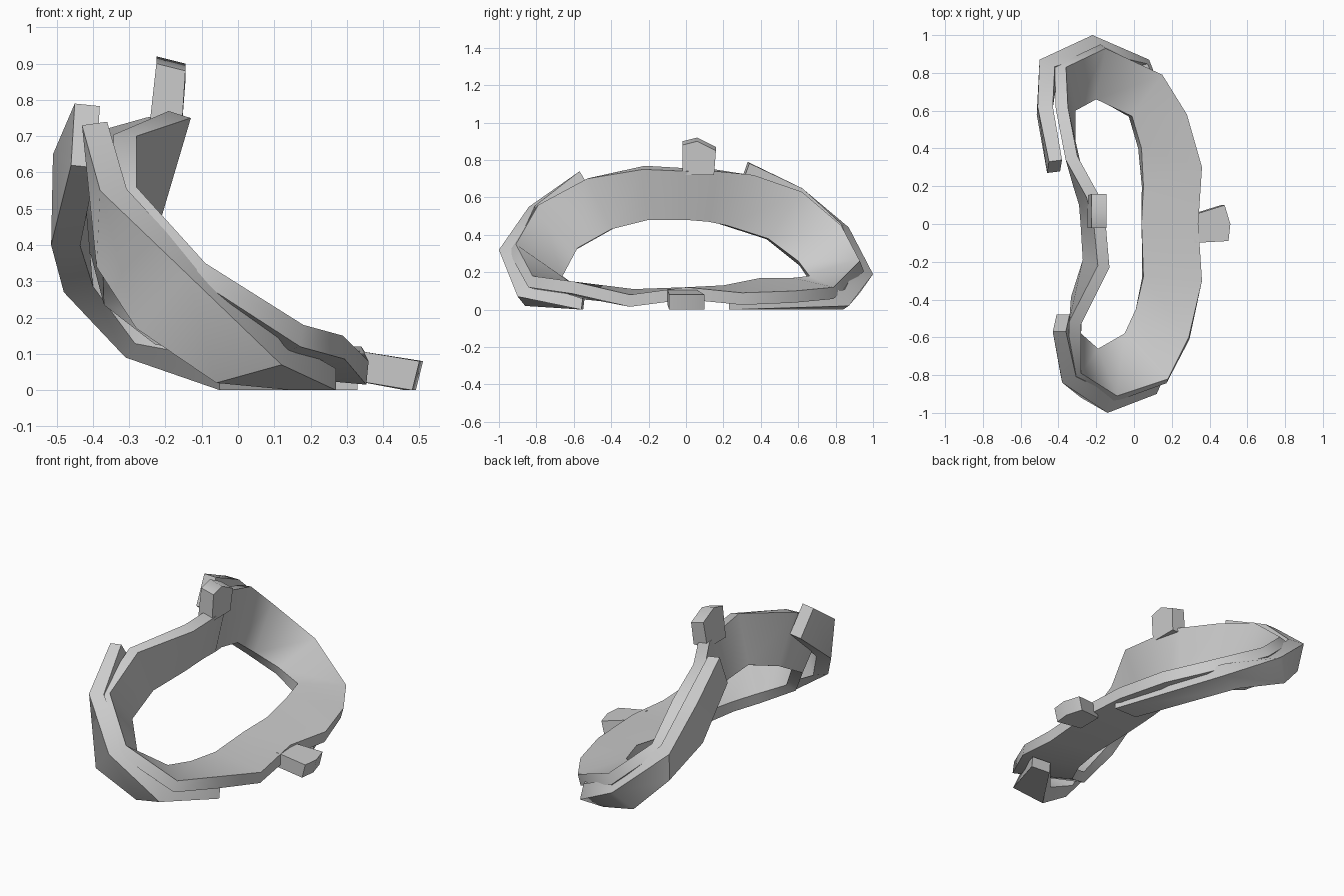
import bpy, bmesh, math
from mathutils import Vector

if "Cube" in bpy.data.objects:
    bpy.data.objects.remove(bpy.data.objects["Cube"])


def finish(name, bm):
    bmesh.ops.recalc_face_normals(bm, faces=bm.faces)
    me = bpy.data.meshes.new(name)
    bm.to_mesh(me)
    bm.free()
    ob = bpy.data.objects.new(name, me)
    bpy.context.collection.objects.link(ob)
    bpy.ops.object.select_all(action='DESELECT')
    bpy.context.view_layer.objects.active = ob
    ob.select_set(True)
    bpy.ops.object.shade_smooth_by_angle(angle=math.radians(48))
    return ob


def strip(name, pairs, thick, closed):
    """Thick strip lofted between a wide edge and a narrow edge.
    thick holds one offset per pair; positive grows outward."""
    wide = [Vector(p[:3]) for p in pairs]
    narrow = [Vector(p[3:]) for p in pairs]
    mid = [(a + b) / 2 for a, b in zip(wide, narrow)]
    n = len(pairs)
    bm = bmesh.new()
    rings = []
    for i in range(n):
        j, k = (i + 1, i - 1) if closed else (min(i + 1, n - 1), max(i - 1, 0))
        out = (mid[j % n] - mid[k]).cross(wide[i] - narrow[i]).normalized() * thick[i]
        sec = [wide[i], narrow[i], narrow[i] + out, wide[i] + out]
        rings.append([bm.verts.new((v.x, v.y, max(v.z, 0))) for v in sec])
    for i in range(n if closed else n - 1):
        a, b = rings[i], rings[(i + 1) % n]
        for s in range(4):
            t = (s + 1) % 4
            bm.faces.new((a[s], a[t], b[t], b[s]))
    if not closed:
        bm.faces.new(rings[0])
        bm.faces.new(rings[-1][::-1])
    return finish(name, bm)


def prism(name, bottom, top):
    """Solid between two matching outlines."""
    bm = bmesh.new()
    a = [bm.verts.new(p) for p in bottom]
    b = [bm.verts.new(p) for p in top]
    n = len(a)
    bm.faces.new(a)
    bm.faces.new(b[::-1])
    for i in range(n):
        j = (i + 1) % n
        bm.faces.new((a[i], a[j], b[j], b[i]))
    return finish(name, bm)


# Flared, tilted main band: wide rim point, then narrow rim point
strip("main_band", [
    (-.15, .00, .74, -.22, .00, .48),
    (-.13, -.23, .75, -.21, -.20, .48),
    (-.28, -.53, .70, -.27, -.40, .43),
    (-.28, -.79, .56, -.28, -.58, .33),
    (-.09, -.91, .35, -.19, -.66, .18),
    (.18, -.82, .18, -.05, -.58, .12),
    (.29, -.60, .15, .01, -.45, .11),
    (.36, -.30, .08, .05, -.28, .11),
    (.34, .00, .12, .04, .00, .12),
    (.36, .30, .09, .05, .20, .13),
    (.28, .58, .10, .04, .40, .17),
    (.15, .79, .12, -.01, .57, .17),
    (-.15, .93, .26, -.20, .66, .18),
    (-.36, .83, .45, -.31, .60, .26),
    (-.35, .62, .63, -.31, .44, .38),
    (-.30, .36, .72, -.26, .22, .45),
    (-.19, .16, .74, -.23, .12, .47),
], [.065] * 17, True)

# Raised outer trims wrapping both ends, thicker where they meet the band
strip("end_trim_left", [
    (-.43, -.57, .73, -.41, -.48, .58),
    (-.38, -.84, .55, -.39, -.79, .34),
    (-.14, -1.0, .32, -.28, -.92, .17),
    (.12, -.90, .07, -.06, -.86, .02),
    (.27, -.56, .00, .15, -.55, .00),
], [-.07, -.08, -.10, -.10, -.06], False)
strip("end_trim_right", [
    (.33, .23, .00, .18, .23, .00),
    (.08, .87, .02, -.05, .84, .00),
    (-.22, 1.0, .19, -.31, .93, .09),
    (-.50, .87, .44, -.48, .84, .27),
    (-.51, .62, .65, -.515, .58, .40),
    (-.45, .33, .79, -.46, .27, .62),
], [-.06, -.09, -.10, -.09, -.08, -.07], False)

# Pointed tab standing on the high rim
tab = [(-.02, .72), (.15, .72), (.16, .87), (.06, .92), (-.02, .90)]
prism("upper_tab", [(-.245 + .02 * (z > .8), y, z) for y, z in tab],
      [(-.155 + .01 * (z > .8), y, z - .02 * (z > .8)) for y, z in tab])

# Pointed tab reaching out from the low rim
tab = [(.30, -.10, .03), (.48, -.09, .0), (.49, .0, .0), (.46, .10, .0), (.30, .05, .03)]
prism("lower_tab", tab, [(x + .02, y, z + .08) for x, y, z in tab])
